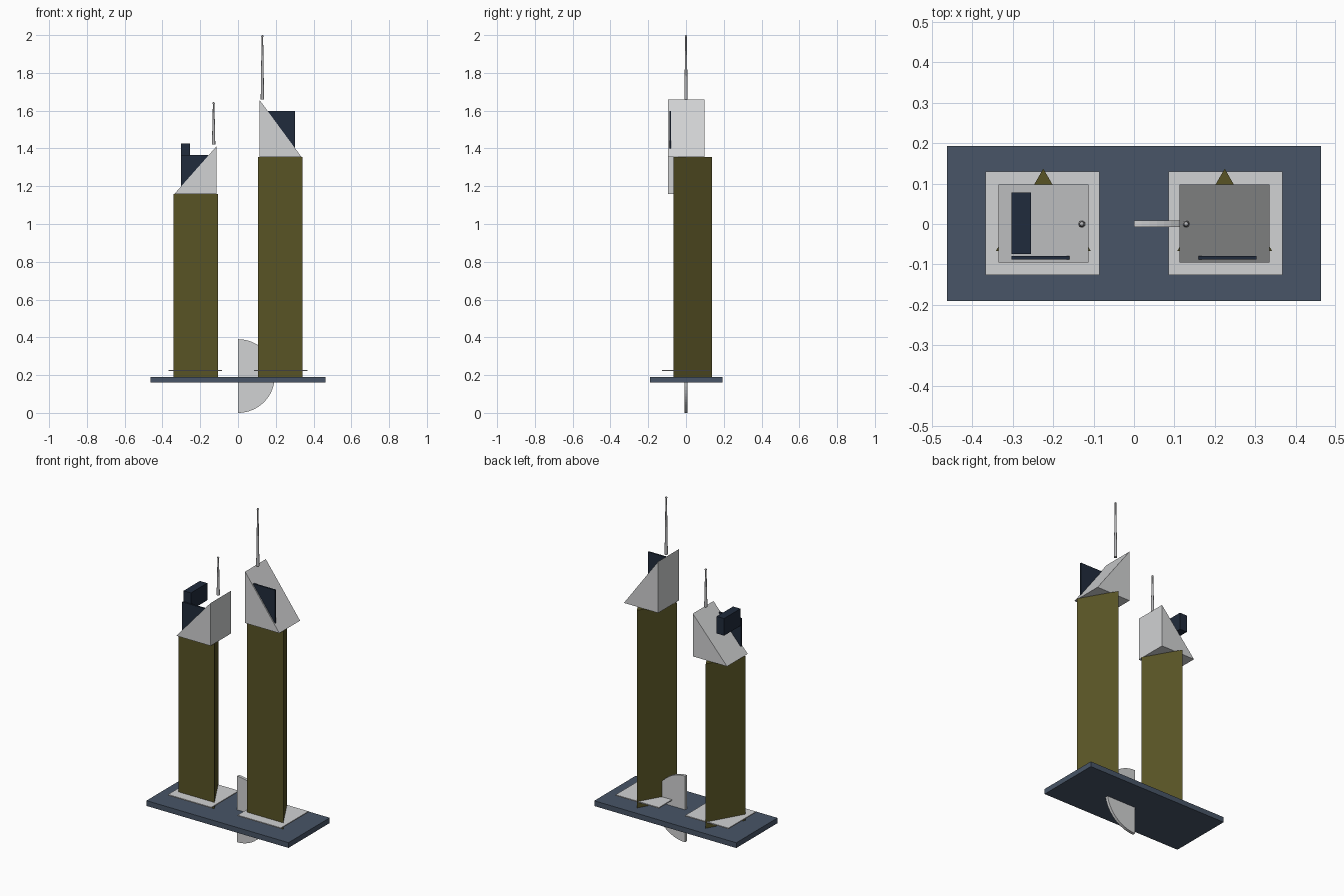
import bpy, bmesh, math
from mathutils import Matrix, Vector

if "Cube" in bpy.data.objects:
    bpy.data.objects.remove(bpy.data.objects["Cube"])


def material(name, rgb):
    m = bpy.data.materials.new(name)
    lin = [(c / 255 / 12.92 if c < 11 else ((c / 255 + 0.055) / 1.055) ** 2.4) for c in rgb]
    m.diffuse_color = (*lin, 1)
    m.use_nodes = True
    m.node_tree.nodes["Principled BSDF"].inputs["Base Color"].default_value = m.diffuse_color
    return m


SLATE = material("slate_blue", (72, 85, 103))
NAVY = material("dark_navy", (32, 43, 60))
OLIVE = material("olive", (88, 83, 37))
PALE = material("pale_grey", (209, 210, 211))
METAL = material("mast_grey", (180, 180, 182))


def finish(name, bm, mat):
    bmesh.ops.recalc_face_normals(bm, faces=bm.faces)
    me = bpy.data.meshes.new(name)
    bm.to_mesh(me)
    bm.free()
    me.materials.append(mat)
    ob = bpy.data.objects.new(name, me)
    bpy.context.collection.objects.link(ob)
    return ob


def prism(name, points, offset, mat):
    """Extrude a closed 3D outline along an offset vector."""
    bm = bmesh.new()
    face = bm.faces.new([bm.verts.new(p) for p in points])
    ext = bmesh.ops.extrude_face_region(bm, geom=[face], use_keep_orig=True)
    moved = [g for g in ext["geom"] if isinstance(g, bmesh.types.BMVert)]
    bmesh.ops.translate(bm, verts=moved, vec=Vector(offset))
    return finish(name, bm, mat)


def box(name, x0, x1, y0, y1, z0, z1, mat):
    x0, x1 = sorted((x0, x1))
    return prism(name, [(x0, y0, z0), (x1, y0, z0), (x1, y1, z0), (x0, y1, z0)],
                 (0, 0, z1 - z0), mat)


def antenna(name, x, z0, z1):
    bm = bmesh.new()
    bmesh.ops.create_cone(bm, cap_ends=True, segments=16, radius1=0.009, radius2=0.004,
                          depth=z1 - z0 - 0.006,
                          matrix=Matrix.Translation((x, 0, (z0 + z1 - 0.006) / 2)))
    bmesh.ops.create_uvsphere(bm, u_segments=12, v_segments=8, radius=0.006,
                              matrix=Matrix.Translation((x, 0, z1 - 0.006)))
    for f in bm.faces:
        f.smooth = len(f.verts) <= 4
    return finish(name, bm, METAL)


# base slab
box("base_slab", -0.463, 0.463, -0.191, 0.193, 0.16, 0.191, SLATE)

# half disc standing through the base
arc = [(0.195 * math.cos(a), -0.008, 0.195 + 0.195 * math.sin(a))
       for a in (math.pi * (i / 32 - 0.5) for i in range(33))]
prism("half_disc", arc, (0, 0.017, 0), PALE)

# two mirrored towers: side, shaft top, wedge top, panel top, mast bottom, mast top
for label, s, top, peak, panel_top, mast0, mast1 in (
        ("left", -1, 1.16, 1.412, 1.366, 1.42, 1.645),
        ("right", 1, 1.355, 1.658, 1.597, 1.66, 2.0)):
    # ground plate and triangular shaft
    box(label + "_plate", s * 0.086, s * 0.368, -0.126, 0.13, 0.222, 0.228, PALE)
    prism(label + "_shaft", [(s * 0.107, -0.067, 0.19), (s * 0.342, -0.067, 0.19),
                             (s * 0.2245, 0.137, 0.19)], (0, 0, top - 0.19), OLIVE)
    # sloped roof wedge, highest towards the middle
    prism(label + "_roof_wedge", [(s * 0.113, -0.095, top), (s * 0.336, -0.095, top),
                                  (s * 0.113, -0.095, peak)], (0, 0.193, 0), PALE)
    # dark upright panel rising out of the slope
    box(label + "_roof_panel", s * 0.16, s * 0.303, -0.088, -0.079,
        top + 0.04, panel_top, NAVY)
    antenna(label + "_antenna", s * 0.129, mast0, mast1)

# dark block over the left roof
box("roof_block", -0.303, -0.255, -0.074, 0.078, 1.325, 1.426, NAVY)
